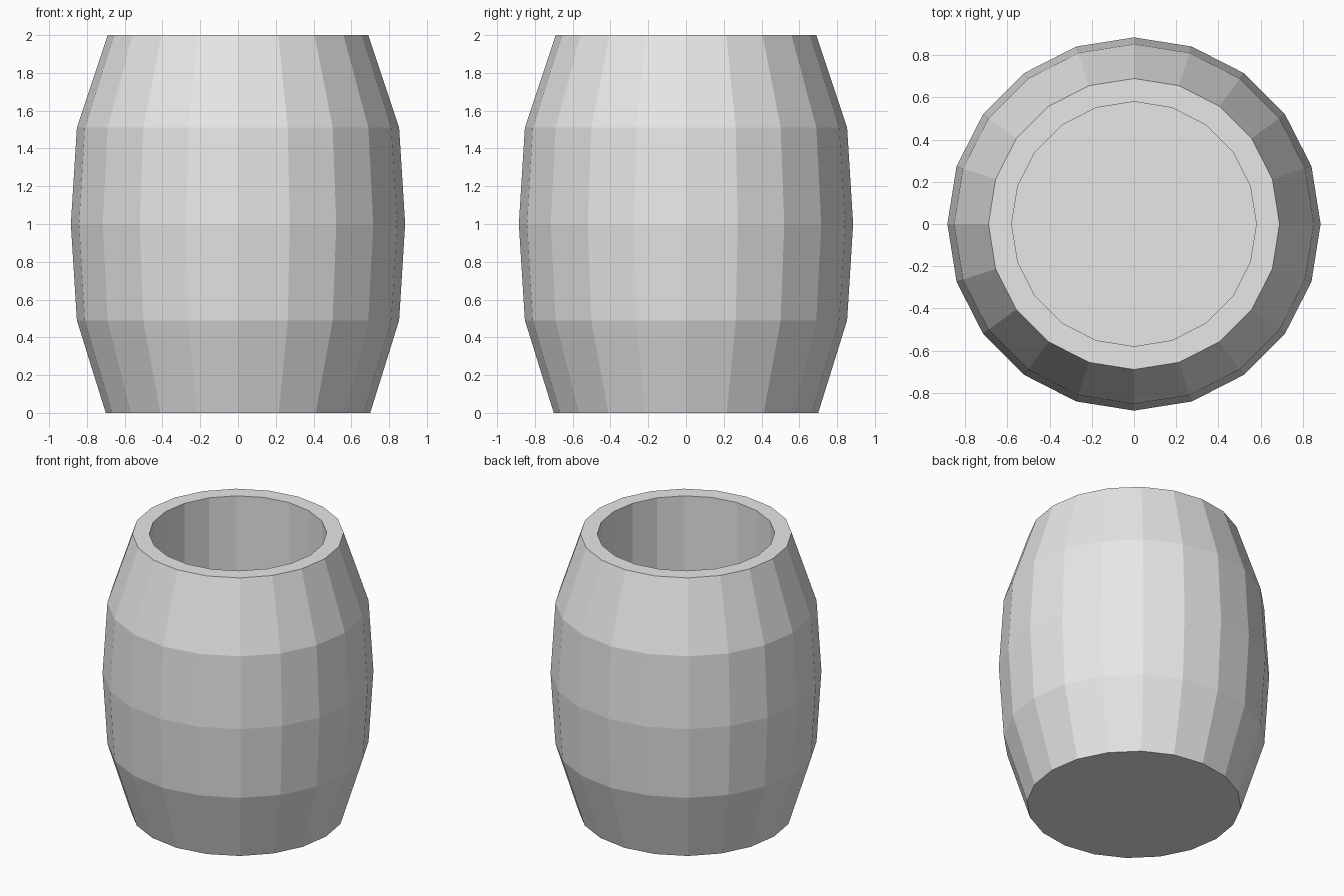
import bpy
import bmesh
from math import cos, sin, tau

cube = bpy.data.objects.get("Cube")
if cube:
    bpy.data.objects.remove(cube, do_unlink=True)

SIDES = 20

# Plain grey material
grey = bpy.data.materials.new("light_grey")
grey.use_nodes = True
colour = (0.8, 0.8, 0.8, 1.0)
grey.diffuse_color = colour
grey.node_tree.nodes["Principled BSDF"].inputs["Base Color"].default_value = colour


def lathe(name, profile, material):
    """Spin a (radius, height) profile into faceted rings, capping both ends."""
    bm = bmesh.new()
    rings = []
    for radius, height in profile:
        rings.append([bm.verts.new((radius * cos(tau * i / SIDES),
                                    radius * sin(tau * i / SIDES), height))
                      for i in range(SIDES)])
    for low, high in zip(rings, rings[1:]):
        for i in range(SIDES):
            j = (i + 1) % SIDES
            bm.faces.new((low[i], low[j], high[j], high[i]))
    bm.faces.new(rings[0][::-1])
    bm.faces.new(rings[-1])
    bmesh.ops.recalc_face_normals(bm, faces=bm.faces)
    mesh = bpy.data.meshes.new(name)
    bm.to_mesh(mesh)
    bm.free()
    mesh.materials.append(material)
    obj = bpy.data.objects.new(name, mesh)
    bpy.context.collection.objects.link(obj)
    return obj


# Open barrel: bulging outer wall, flat rim, straight inner wall and floor
outer = [(0.70, 0), (0.853, 0.49), (0.885, 1.0), (0.853, 1.51), (0.69, 2.0)]
inner = [(0.58, 2.0), (0.58, 0.12)]
lathe("barrel", outer + inner, grey)
